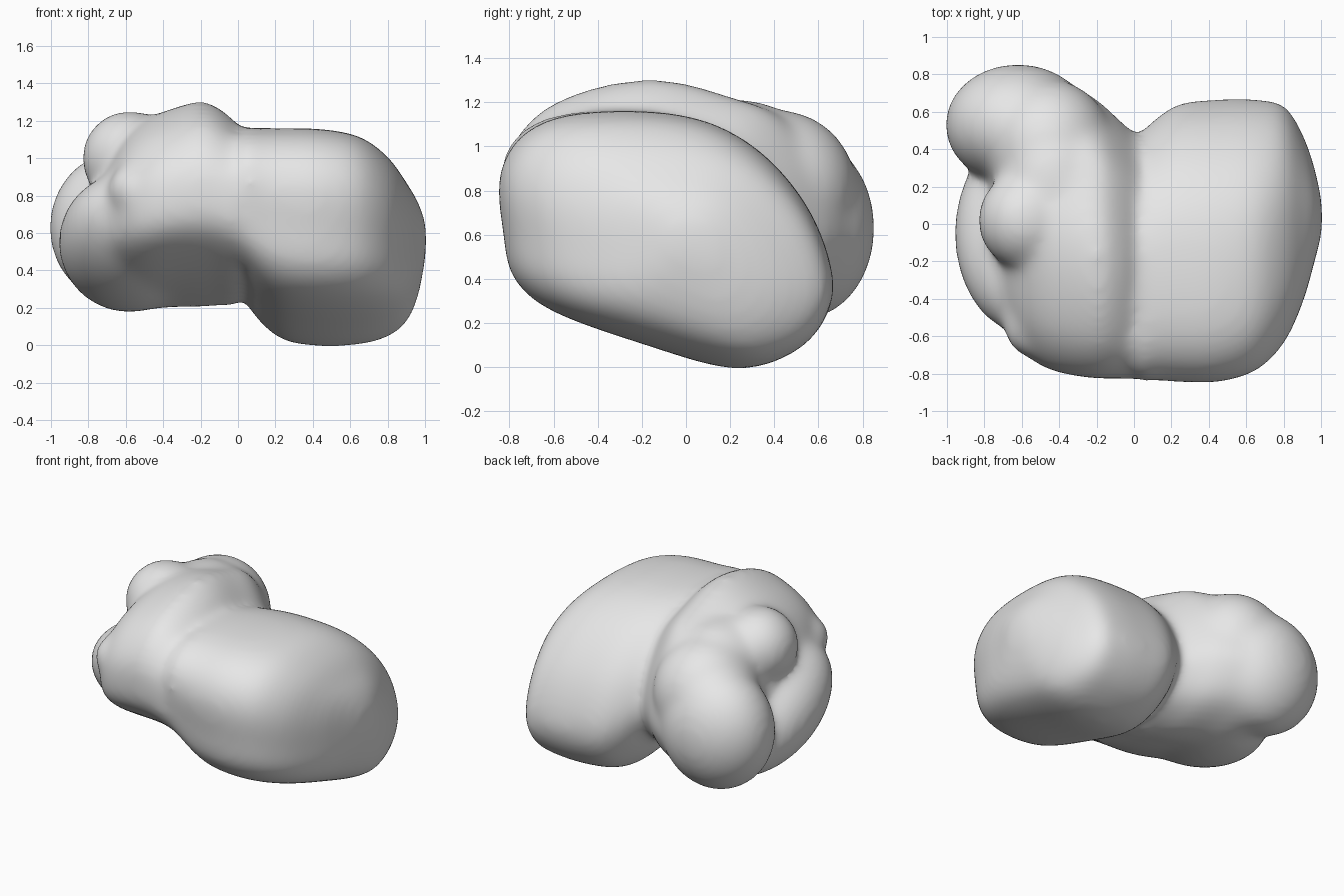
import bpy, bmesh, math
from mathutils import Matrix, Vector

cube = bpy.data.objects.get("Cube")
if cube:
    bpy.data.objects.remove(cube)

stone = bpy.data.materials.new("pale grey stone")
stone.use_nodes = True
grey = (0.8, 0.8, 0.8, 1)
stone.diffuse_color = grey
stone.node_tree.nodes["Principled BSDF"].inputs["Base Color"].default_value = grey


def spline(points, steps, closed=False):
    """Smooth curve through points of any dimension."""
    n = len(points)
    pick = (lambda i: points[i % n]) if closed else (lambda i: points[max(0, min(n - 1, i))])
    out = []
    for i in range(n if closed else n - 1):
        a, b, c, d = (Vector(pick(i + k)) for k in (-1, 0, 1, 2))
        for s in range(steps):
            t = s / steps
            out.append(b + (c - a) * (t / 2)
                       + (a * 2 - b * 5 + c * 4 - d) * (t * t / 2)
                       + (b * 3 - a - c * 3 + d) * (t ** 3 / 2))
    if not closed:
        out.append(Vector(points[-1]))
    return out


def loft(bm, profile, stations):
    """Sweep a side profile along x, fitted to each (x, y0, y1, z0, z1) box."""
    ring = spline(profile, 4, True)
    ys, zs = [p[0] for p in ring], [p[1] for p in ring]
    y_min, z_min = min(ys), min(zs)
    y_len, z_len = max(ys) - y_min, max(zs) - z_min
    rows = []
    for x, y0, y1, z0, z1 in spline(stations, 5):
        rows.append([bm.verts.new((x, y0 + (y - y_min) / y_len * (y1 - y0),
                                   z0 + (z - z_min) / z_len * (z1 - z0)))
                     for y, z in zip(ys, zs)])
    n = len(ring)
    for a, b in zip(rows, rows[1:]):
        for i in range(n):
            bm.faces.new((a[i], a[(i + 1) % n], b[(i + 1) % n], b[i]))
    bm.faces.new(rows[0])
    bm.faces.new(rows[-1])


def bulge(bm, centre, radii, tilt=0):
    """Ellipsoid, its front raised by tilt degrees."""
    place = (Matrix.Translation(centre) @ Matrix.Rotation(math.radians(-tilt), 4, 'X')
             @ Matrix.Diagonal((*radii, 1)))
    bmesh.ops.create_icosphere(bm, subdivisions=4, radius=1, matrix=place)


bm = bmesh.new()

# Large smooth lobe
loft(bm, [(-.84, .85), (-.82, .6), (-.78, .41), (-.61, .26), (-.2, .11), (.2, 0),
          (.45, .06), (.6, .2), (.65, .4), (.55, .7), (.35, .95), (.1, 1.1),
          (-.2, 1.15), (-.55, 1.13), (-.75, 1.03)],
     [(-.1, -.72, .42, .36, 1.06), (.03, -.83, .48, .25, 1.15), (.12, -.83, .56, .13, 1.155),
      (.25, -.84, .64, .03, 1.155), (.45, -.84, .66, 0, 1.15), (.65, -.78, .66, .01, 1.11),
      (.8, -.63, .63, .05, 1), (.9, -.41, .47, .13, .86), (.96, -.2, .3, .27, .76),
      (1, -.05, .12, .48, .65)])

# Knobbly lobe
loft(bm, [(-.82, .82), (-.76, .6), (-.4, .38), (0, .25), (.3, .2), (.65, .3),
          (.82, .5), (.84, .65), (.75, .89), (.55, 1.12), (.3, 1.21), (0, 1.28),
          (-.3, 1.26), (-.6, 1.16), (-.77, 1)],
     [(.1, -.7, .4, .36, 1.04), (0, -.82, .48, .23, 1.17), (-.1, -.82, .57, .22, 1.26),
      (-.2, -.82, .66, .21, 1.3), (-.35, -.8, .75, .21, 1.26), (-.48, -.76, .8, .2, 1.21),
      (-.6, -.67, .8, .22, 1.12), (-.7, -.5, .7, .28, .96), (-.76, -.33, .55, .38, .8)])

# Rear shoulder and the slope joining it to the ridge
bulge(bm, (-.62, .53, .63), (.385, .32, .41))
bulge(bm, (-.46, .42, .8), (.34, .35, .36))
bulge(bm, (-.43, .22, .91), (.3, .38, .3))

# Low flank, rising toward the front
bulge(bm, (-.58, -.05, .55), (.375, .57, .31), 25)

# Upper knob and small front knob
bulge(bm, (-.58, .02, 1), (.25, .26, .25))
bulge(bm, (-.55, -.54, .83), (.14, .17, .14))

bmesh.ops.recalc_face_normals(bm, faces=bm.faces)
mesh = bpy.data.meshes.new("boulder")
bm.to_mesh(mesh)
bm.free()
mesh.materials.append(stone)
boulder = bpy.data.objects.new("boulder", mesh)
bpy.context.collection.objects.link(boulder)

# Merge everything into one softened skin, then regain the thickness lost
remesh = boulder.modifiers.new("merge", 'REMESH')
remesh.mode = 'VOXEL'
remesh.voxel_size = 0.022
remesh.use_smooth_shade = True
soften = boulder.modifiers.new("soften", 'SMOOTH')
soften.factor = 0.5
soften.iterations = 44
swell = boulder.modifiers.new("swell", 'DISPLACE')
swell.mid_level = 0
swell.strength = 0.006
